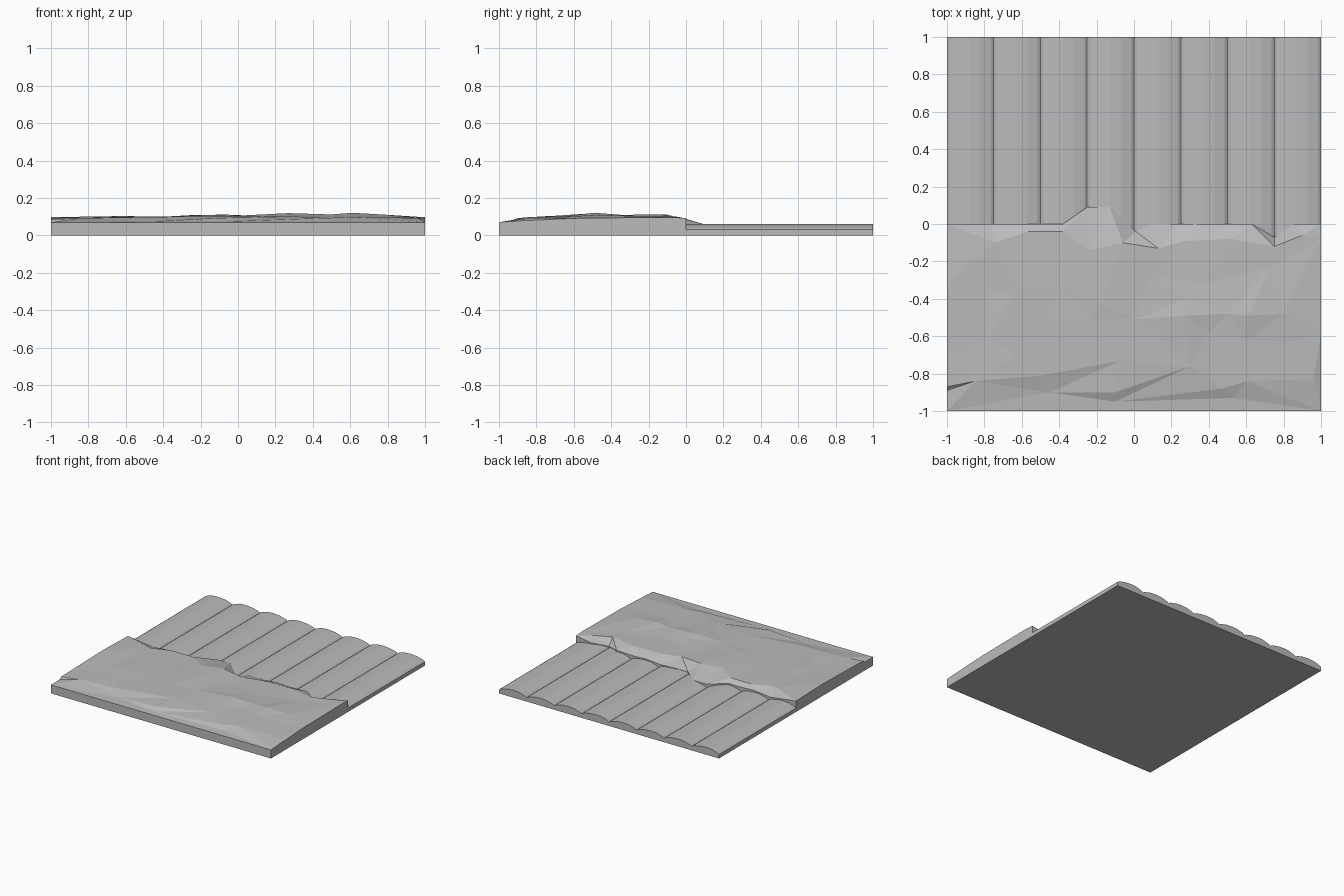
import bpy
import bmesh
from mathutils import Vector
from mathutils.geometry import delaunay_2d_cdt

old = bpy.data.objects.get("Cube")
if old:
    bpy.data.objects.remove(old, do_unlink=True)

# One plain earth grey
grey = bpy.data.materials.new("earth grey")
grey.use_nodes = True
colour = (0.5, 0.5, 0.5, 1)
grey.diffuse_color = colour
shader = next(n for n in grey.node_tree.nodes if n.type == 'BSDF_PRINCIPLED')
shader.inputs["Base Color"].default_value = colour


def make_object(name, bm):
    """Tidy the normals, keep flat faces and add the object to the scene."""
    bmesh.ops.recalc_face_normals(bm, faces=bm.faces)
    mesh = bpy.data.meshes.new(name)
    bm.to_mesh(mesh)
    bm.free()
    mesh.materials.append(grey)
    obj = bpy.data.objects.new(name, mesh)
    bpy.context.scene.collection.objects.link(obj)
    return obj


def extrude_to_ground(bm):
    """Close an open surface with vertical walls and a flat underside."""
    boundary = [e for e in bm.edges if e.is_boundary]
    walls = bmesh.ops.extrude_edge_only(bm, edges=boundary)["geom"]
    for vert in walls:
        if isinstance(vert, bmesh.types.BMVert):
            vert.co.z = 0
    rim = [e for e in walls if isinstance(e, bmesh.types.BMEdge) and e.is_boundary]
    bmesh.ops.contextual_create(bm, geom=rim)


# Ploughed field: one ridge profile repeated across the back half
ridge = [(0, 0.032), (0.015, 0.042), (0.07, 0.058), (0.12, 0.061), (0.18, 0.056), (0.235, 0.042)]
ridge_count = 8
spacing = 2 / ridge_count
profile = [(-1 + i * spacing + x, z) for i in range(ridge_count) for x, z in ridge]
profile.append((1, ridge[0][1]))

bm = bmesh.new()
rows = [[bm.verts.new((x, y, z)) for x, z in profile] for y in (-0.08, 1)]
for i in range(len(profile) - 1):
    bm.faces.new((rows[0][i], rows[0][i + 1], rows[1][i + 1], rows[1][i]))
extrude_to_ground(bm)
make_object("ploughed_field", bm)

# Rough ground: x and y in hundredths, height in thousandths
front_edge = [(-100, -100, 70), (100, -100, 70)]
right_edge = [(100, -88, 78), (100, -58, 92), (100, -8, 97)]
bank_foot = [(100, 0, 92), (86, 0, 70), (75, -7, 45), (63, 0, 70), (47, 0, 65),
             (37, 0, 70), (23, 0, 60), (10, 0, 65), (1, -4, 45), (-13, 9, 62),
             (-25, 9, 62), (-38, 0, 70), (-50, 0, 70), (-62, 0, 75), (-77, 0, 60),
             (-100, 0, 90)]
left_edge = [(-100, -33, 98), (-100, -72, 90), (-100, -87, 86), (-100, -89, 70)]
outline = front_edge + right_edge + bank_foot + left_edge

lip_foot = [(-45, -90, 75), (-10, -95, 73), (53, -93, 74)]
lip_top = [(-85, -84, 92), (-50, -81, 98), (-10, -90, 93), (47, -88, 93),
           (60, -84, 98), (96, -83, 93)]
clods = [(-62, -34, 103), (-78, -37, 96), (-72, -50, 102), (-78, -61, 93),
         (-63, -70, 99), (-47, -51, 100), (-38, -34, 101), (-24, -51, 103),
         (-17, -43, 110), (1, -51, 106), (-7, -73, 104), (10, -27, 102),
         (28, -40, 109), (27, -49, 119), (30, -76, 101), (40, -58, 102),
         (50, -48, 112), (61, -49, 121), (60, -62, 105), (37, -32, 102),
         (80, -48, 110), (84, -63, 100), (73, -23, 101)]
bank_top = [(-74, -10, 101), (-57, -4, 99), (-38, -4, 99), (-24, -14, 109),
            (-6, -10, 111), (13, -13, 103), (28, -9, 101), (52, -8, 102),
            (75, -12, 102), (90, -6, 99)]

points = [Vector((x / 100, y / 100, z / 1000))
          for x, y, z in outline + lip_foot + lip_top + clods + bank_top]
flat_points = [p.to_2d() for p in points]
loop = list(range(len(outline)))
verts, _, faces, sources, _, _ = delaunay_2d_cdt(flat_points, [], [loop], 1, 0.0001)

bm = bmesh.new()
ground = [bm.verts.new((v.x, v.y, points[src[0]].z)) for v, src in zip(verts, sources)]
for face in faces:
    bm.faces.new([ground[i] for i in face])
extrude_to_ground(bm)
make_object("rough_ground", bm)
